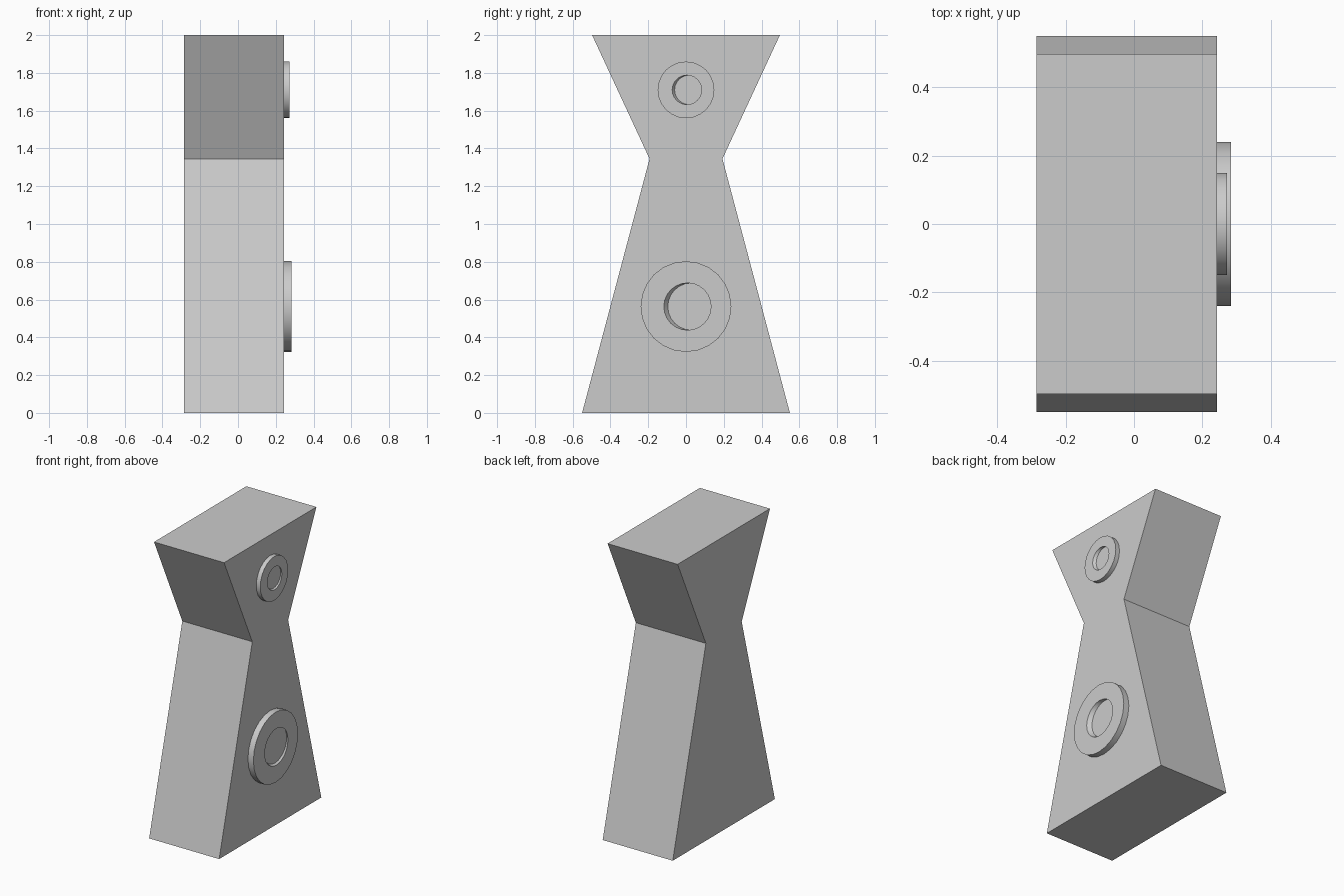
import bpy
import bmesh
from math import cos, sin, pi, radians

cube = bpy.data.objects.get("Cube")
if cube:
    bpy.data.objects.remove(cube, do_unlink=True)

grey = bpy.data.materials.new("plain grey")
grey.use_nodes = True
GREY = (0.6, 0.6, 0.6, 1)
grey.diffuse_color = GREY
grey.node_tree.nodes["Principled BSDF"].inputs["Base Color"].default_value = GREY

BACK_X, FACE_X = -0.285, 0.243
SIDES = 24


def finish(bm, name):
    bmesh.ops.recalc_face_normals(bm, faces=bm.faces)
    mesh = bpy.data.meshes.new(name)
    bm.to_mesh(mesh)
    bm.free()
    mesh.materials.append(grey)
    obj = bpy.data.objects.new(name, mesh)
    bpy.context.collection.objects.link(obj)
    return obj


def make_cabinet():
    # Half widths at the base, waist and top, mirrored into an hourglass
    half = [(0.55, 0), (0.193, 1.345), (0.497, 2)]
    outline = half + [(-y, z) for y, z in reversed(half)]
    bm = bmesh.new()
    face = bm.faces.new([bm.verts.new((BACK_X, y, z)) for y, z in outline])
    result = bmesh.ops.extrude_face_region(bm, geom=[face])
    moved = [v for v in result["geom"] if isinstance(v, bmesh.types.BMVert)]
    bmesh.ops.translate(bm, verts=moved, vec=(FACE_X - BACK_X, 0, 0))
    return finish(bm, "cabinet")


def make_driver(name, z, radius, height, hole, depth, slant):
    # Raised disc with a round recess that leans towards the back
    top = FACE_X + height
    offset = 0.006 * hole / 0.1
    rings = [(FACE_X, 0, radius), (top, 0, radius),
             (top, offset, hole), (top - depth, offset + slant, hole)]
    bm = bmesh.new()
    loops = []
    for x, y, r in rings:
        angles = [2 * pi * i / SIDES for i in range(SIDES)]
        loops.append([bm.verts.new((x, y + r * cos(a), z + r * sin(a)))
                      for a in angles])
    for a, b in zip(loops, loops[1:]):
        for i in range(SIDES):
            j = (i + 1) % SIDES
            bm.faces.new((a[i], a[j], b[j], b[i]))
    bm.faces.new(loops[-1])
    bm.faces.new(loops[0])
    obj = finish(bm, name)
    bpy.ops.object.select_all(action="DESELECT")
    obj.select_set(True)
    bpy.context.view_layer.objects.active = obj
    bpy.ops.object.shade_smooth_by_angle(angle=radians(30))
    return obj


make_cabinet()
make_driver("lower_driver", 0.563, 0.24, 0.041, 0.125, 0.025, 0.021)
make_driver("upper_driver", 1.71, 0.15, 0.03, 0.078, 0.018, 0.013)
